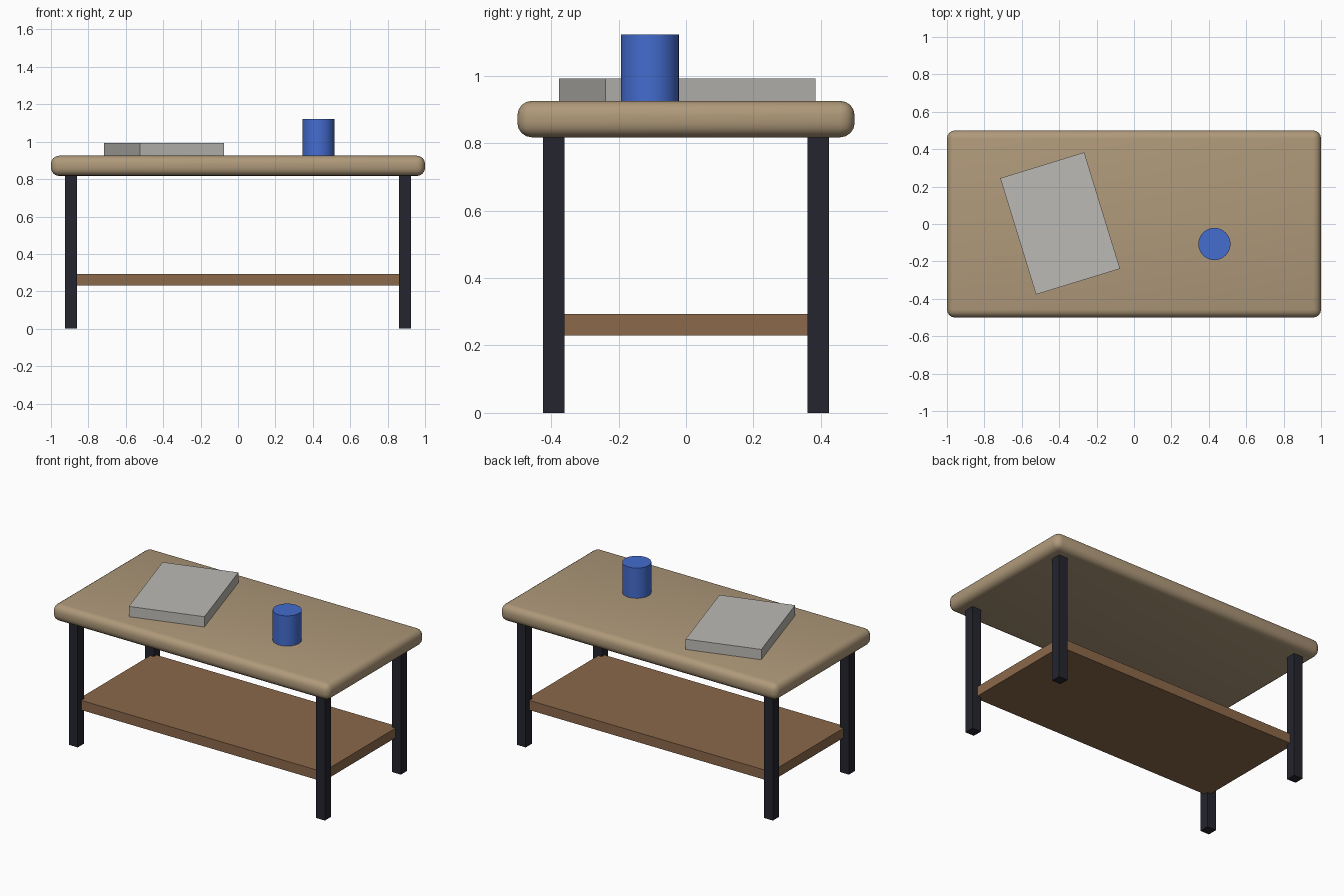
import bpy, math

if "Cube" in bpy.data.objects:
    bpy.data.objects.remove(bpy.data.objects["Cube"])


def material(name, rgb):
    m = bpy.data.materials.new(name)
    m.diffuse_color = (*rgb, 1)
    m.use_nodes = True
    m.node_tree.nodes["Principled BSDF"].inputs["Base Color"].default_value = m.diffuse_color
    return m


TAN = material("tan wood", (0.43, 0.32, 0.195))
BROWN = material("brown wood", (0.26, 0.14, 0.068))
DARK = material("dark metal", (0.018, 0.018, 0.028))
GREY = material("grey cover", (0.50, 0.49, 0.46))
BLUE = material("blue ceramic", (0.058, 0.15, 0.62))


def box(name, x, y, z0, z1, sx, sy, mat, turn=0):
    bpy.ops.mesh.primitive_cube_add(size=1, location=(x, y, (z0 + z1) / 2),
                                    rotation=(0, 0, math.radians(turn)))
    ob = bpy.context.object
    ob.name = name
    ob.scale = (sx, sy, z1 - z0)
    bpy.ops.object.transform_apply(location=False, rotation=False, scale=True)
    ob.data.materials.append(mat)
    return ob


# Rounded table top
top = box("table_top", 0, 0, 0.817, 0.925, 2, 1, TAN)
bevel = top.modifiers.new("rounded edges", 'BEVEL')
bevel.width = 0.043
bevel.segments = 4
bpy.ops.object.modifier_apply(modifier=bevel.name)
bpy.ops.object.shade_smooth_by_angle(angle=math.radians(35))

# Four square legs
for sx, side in ((-1, "left"), (1, "right")):
    for sy, end in ((-1, "front"), (1, "back")):
        box(f"leg_{end}_{side}", sx * 0.892, sy * 0.392, 0, 0.817,
            0.064, 0.064, DARK)

# Lower shelf, set into the legs
box("lower_shelf", 0, 0, 0.23, 0.293, 1.77, 0.775, BROWN)

# Book lying at an angle
box("book", -0.395, 0.003, 0.925, 0.992, 0.47, 0.651, GREY, 17.1)

# Cup
bpy.ops.mesh.primitive_cylinder_add(vertices=32, radius=0.086, depth=0.197,
                                    location=(0.43, -0.107, 1.0235))
cup = bpy.context.object
cup.name = "cup"
cup.data.materials.append(BLUE)
bpy.ops.object.shade_smooth_by_angle(angle=math.radians(35))
